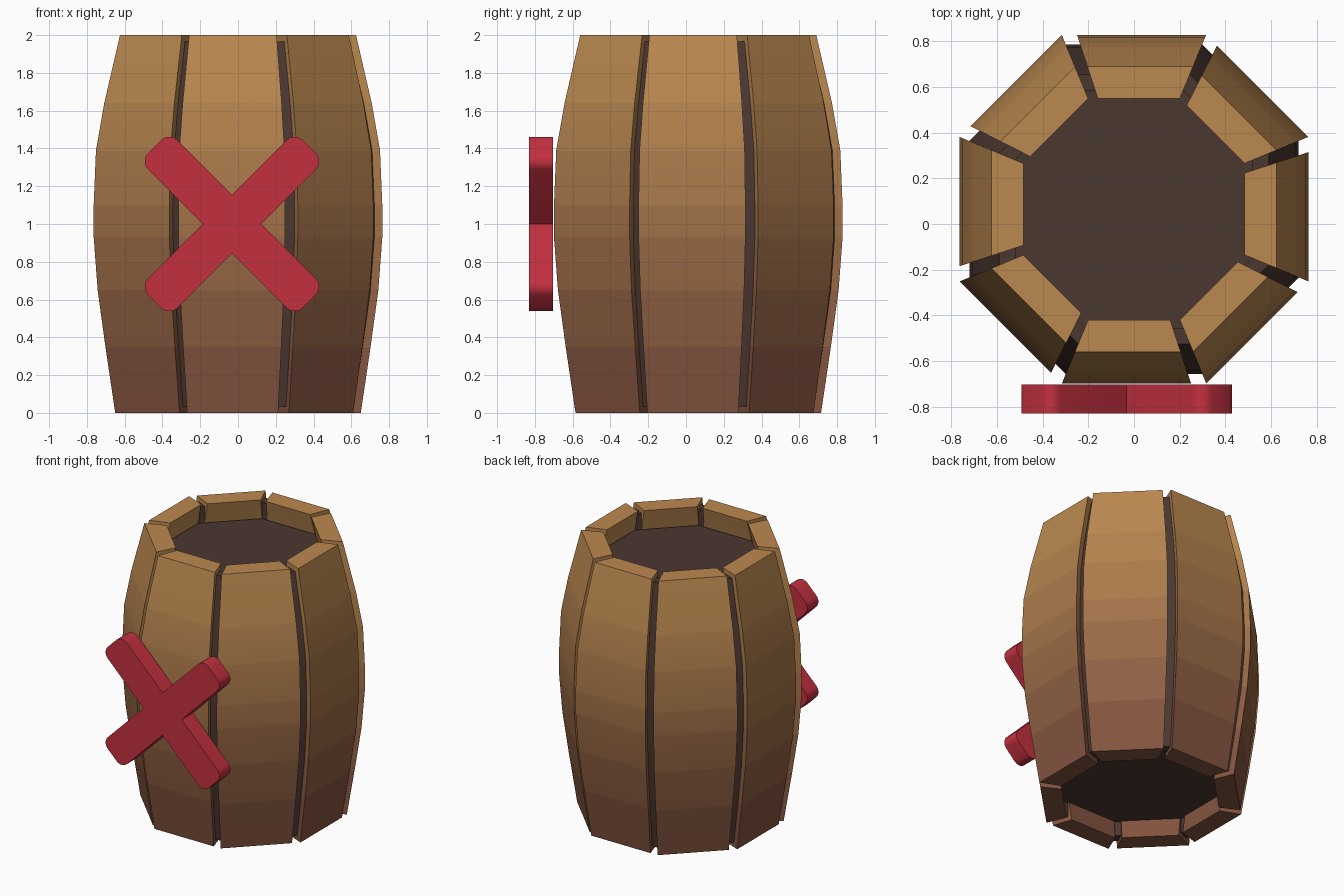
import bpy, bmesh
from math import radians, cos, sin, pi

if "Cube" in bpy.data.objects:
    bpy.data.objects.remove(bpy.data.objects["Cube"])

CENTRE_Y = 0.065
# Outer barrel outline: (height, distance of flat side from the axis)
OUTLINE = [(0, .65), (.35, .702), (.65, .743), (.93, .764), (1.1, .764),
           (1.39, .752), (1.64, .708), (2, .625)]
THICK = 0.14


def material(name, rgb):
    m = bpy.data.materials.new(name)
    m.diffuse_color = (*rgb, 1)
    m.use_nodes = True
    m.node_tree.nodes["Principled BSDF"].inputs["Base Color"].default_value = m.diffuse_color
    return m


def make_object(name, bm, mats):
    bmesh.ops.recalc_face_normals(bm, faces=bm.faces)
    mesh = bpy.data.meshes.new(name)
    bm.to_mesh(mesh)
    bm.free()
    for m in mats:
        mesh.materials.append(m)
    ob = bpy.data.objects.new(name, mesh)
    bpy.context.collection.objects.link(ob)
    return ob


def smooth(ob, angle):
    bpy.ops.object.select_all(action='DESELECT')
    ob.select_set(True)
    bpy.context.view_layer.objects.active = ob
    bpy.ops.object.shade_smooth_by_angle(angle=radians(angle))


# Wood colours fade from dark at the bottom to light at the top
low, high = (.23, .09, .05), (.50, .25, .08)
bands = len(OUTLINE) - 1
wood = []
for i in range(bands):
    f = i / (bands - 1)
    wood.append(material(f"wood_{i + 1}", [a + (b - a) * f for a, b in zip(low, high)]))
dark = material("dark_wood", (.07, .038, .03))
red = material("red_paint", (.55, .03, .05))

# Staves: one edge on the octagon corner, the other stops short to leave a gap
bm = bmesh.new()
rings = []
for z, a in OUTLINE:
    b = a - THICK
    rings.append([bm.verts.new(p) for p in
                  ((-.414 * a, -a, z), (.327 * a, -a, z),
                   (.327 * b, -b, z), (-.414 * b, -b, z))])
for i in range(bands):
    for j in range(4):
        k = (j + 1) % 4
        f = bm.faces.new((rings[i][j], rings[i][k], rings[i + 1][k], rings[i + 1][j]))
        f.material_index = i
bm.faces.new(rings[0])
bm.faces.new(rings[-1]).material_index = bands - 1
stave = make_object("stave_1", bm, wood)
smooth(stave, 30)
for k in range(8):
    ob = stave if k == 0 else bpy.data.objects.new(f"stave_{k + 1}", stave.data)
    if k:
        bpy.context.collection.objects.link(ob)
    ob.location.y = CENTRE_Y
    ob.rotation_euler.z = k * pi / 4

# Dark inner barrel with recessed lids, visible through the gaps
SINK = 0.042
profile = [(.14, .54), (.035, .54), (.035, .655 - SINK)]
profile += [(z, a - SINK) for z, a in OUTLINE[1:-1]]
profile += [(1.965, .633 - SINK), (1.965, .52), (1.845, .52)]
bm = bmesh.new()
rings = []
for z, a in profile:
    r = a / cos(pi / 8)
    rings.append([bm.verts.new((r * cos(t), r * sin(t), z))
                  for t in [pi / 8 + k * pi / 4 for k in range(8)]])
for lo, hi in zip(rings, rings[1:]):
    for j in range(8):
        k = (j + 1) % 8
        bm.faces.new((lo[j], lo[k], hi[k], hi[j]))
bm.faces.new(rings[0])
bm.faces.new(rings[-1])
core = make_object("inner_barrel", bm, [dark])
core.location.y = CENTRE_Y
smooth(core, 30)

# Red cross: four arms with rounded ends, extruded from one outline
HALF_W, ARM, R, STEPS = .11, .579, .06, 5
points = []
for q in range(4):
    d = pi / 4 + q * pi / 2
    arm = []
    for side in (-1, 1):
        for s in range(STEPS + 1):
            t = (side - 1) * pi / 4 + s / STEPS * pi / 2
            arm.append((ARM - R + R * cos(t), side * (HALF_W - R) + R * sin(t)))
    arm.append((HALF_W, HALF_W))
    points += [(u * cos(d) - v * sin(d), u * sin(d) + v * cos(d)) for u, v in arm]
bm = bmesh.new()
face = bm.faces.new([bm.verts.new((x - .032, -.83, 1 + z)) for x, z in points])
ext = bmesh.ops.extrude_face_region(bm, geom=[face])
bmesh.ops.translate(bm, vec=(0, .127, 0),
                    verts=[g for g in ext["geom"] if isinstance(g, bmesh.types.BMVert)])
cross = make_object("red_cross", bm, [red])
smooth(cross, 30)
